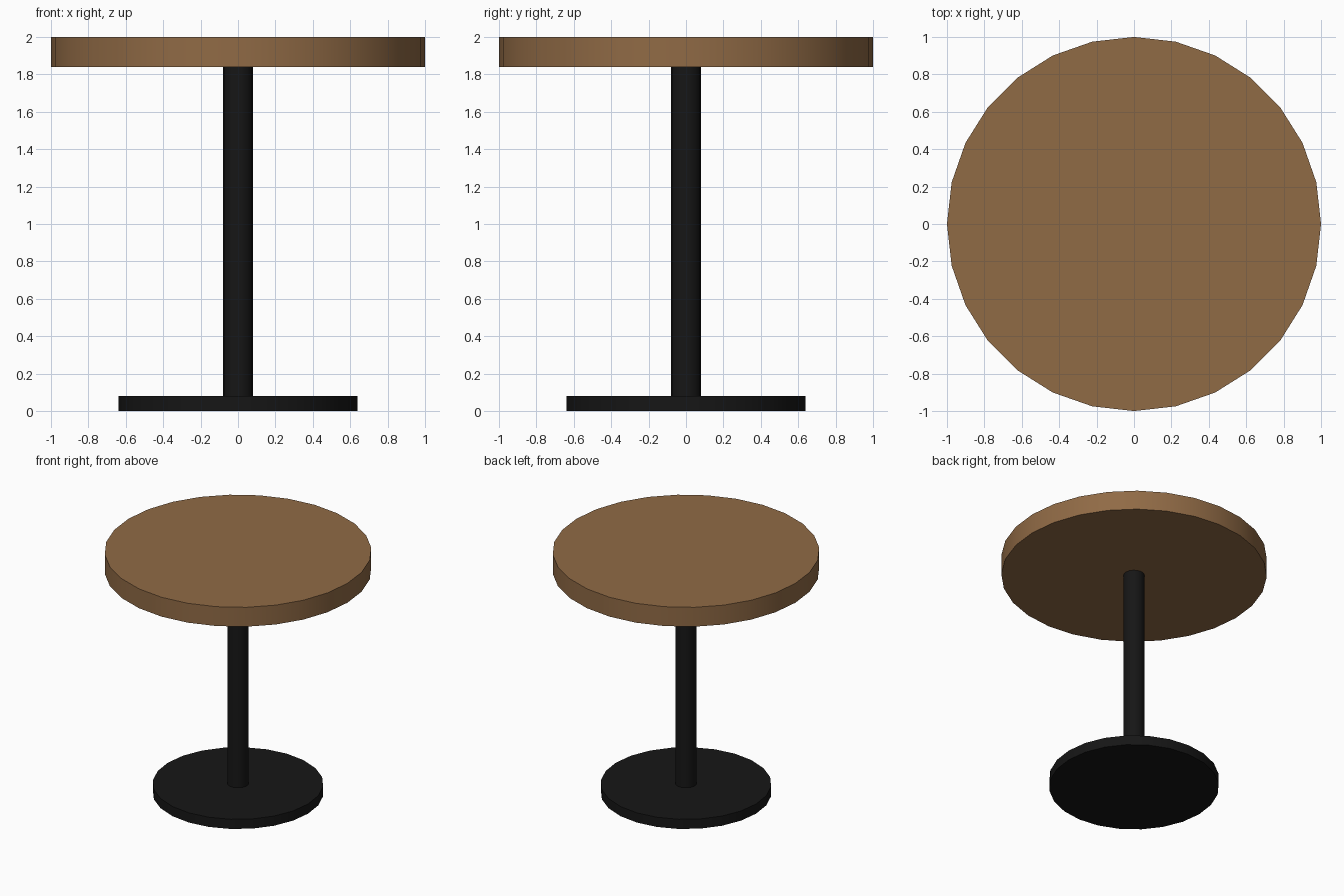
import bpy
import math

if "Cube" in bpy.data.objects:
    bpy.data.objects.remove(bpy.data.objects["Cube"])


def material(name, color):
    m = bpy.data.materials.new(name)
    m.diffuse_color = (*color, 1.0)
    m.use_nodes = True
    m.node_tree.nodes["Principled BSDF"].inputs["Base Color"].default_value = m.diffuse_color
    return m


def disc(name, radius, z0, z1, sides, mat):
    bpy.ops.mesh.primitive_cylinder_add(
        vertices=sides, radius=radius, depth=z1 - z0,
        location=(0, 0, (z0 + z1) / 2))
    obj = bpy.context.object
    obj.name = name
    obj.data.materials.append(mat)
    bpy.ops.object.shade_smooth_by_angle(angle=math.radians(30))
    return obj


wood = material("wood", (0.28, 0.145, 0.06))
black = material("black_metal", (0.008, 0.008, 0.008))

# Round foot, central column and wooden top
disc("base", 0.64, 0.0, 0.08, 24, black)
disc("column", 0.08, 0.08, 1.84, 16, black)
disc("table_top", 1.0, 1.84, 2.0, 28, wood)
